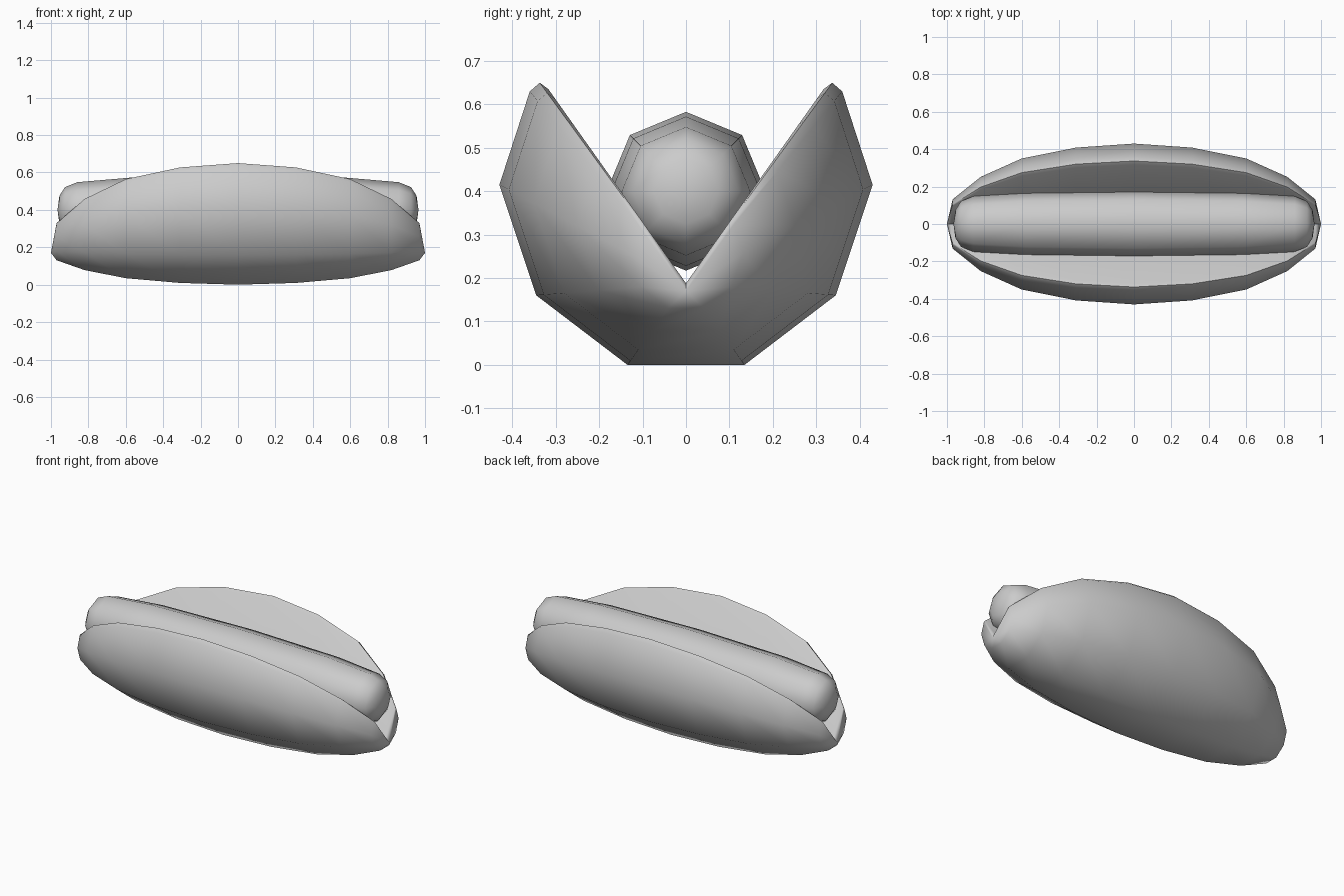
import bpy, bmesh, math

if "Cube" in bpy.data.objects:
    bpy.data.objects.remove(bpy.data.objects["Cube"])


def loft(name, section, stations, tip_x, tip_z, smooth_angle):
    """Skin scaled copies of a closed (y, z) section along x, closed by a point at each end.
    stations: (x, scale) for the right half; section z is measured from its own pivot."""
    pivot, pts = section
    full = [(-x, s) for x, s in reversed(stations) if x > 0] + stations
    bm = bmesh.new()
    rings = [[bm.verts.new((x, y * s, pivot + (z - pivot) * s)) for y, z in pts]
             for x, s in full]
    n = len(pts)
    for a, b in zip(rings, rings[1:]):
        for i in range(n):
            j = (i + 1) % n
            bm.faces.new((a[i], a[j], b[j], b[i]))
    for ring, x in ((rings[0], -tip_x), (rings[-1], tip_x)):
        tip = bm.verts.new((x, 0, tip_z))
        for i in range(n):
            bm.faces.new((ring[i], ring[(i + 1) % n], tip))
    bmesh.ops.recalc_face_normals(bm, faces=bm.faces)
    mesh = bpy.data.meshes.new(name)
    bm.to_mesh(mesh)
    bm.free()
    obj = bpy.data.objects.new(name, mesh)
    bpy.context.collection.objects.link(obj)
    bpy.ops.object.select_all(action='DESELECT')
    obj.select_set(True)
    bpy.context.view_layer.objects.active = obj
    bpy.ops.object.shade_smooth_by_angle(angle=math.radians(smooth_angle))
    return obj


# Bun: rounded outside, narrow bevelled rims, V-shaped slit
half = [(0.135, 0.0), (0.345, 0.16), (0.43, 0.415), (0.36, 0.63), (0.337, 0.65), (0.317, 0.635)]
bun_section = half + [(0, 0.188)] + [(-y, z) for y, z in reversed(half)]
bun_stations = [(0, 1.0), (0.31, 0.95), (0.6, 0.815), (0.82, 0.585), (0.97, 0.305)]
loft("bun", (0.188, bun_section), bun_stations, 1.0, 0.17, 60)

# Sausage: eight-sided, slightly tapered, rounded ends
octagon = [(math.sin(k * math.pi / 4), 0.4 + math.cos(k * math.pi / 4)) for k in range(8)]
sausage_stations = [(0, 0.183), (0.58, 0.172), (0.86, 0.148), (0.925, 0.122), (0.955, 0.075)]
loft("sausage", (0.4, octagon), sausage_stations, 0.965, 0.4, 60)
